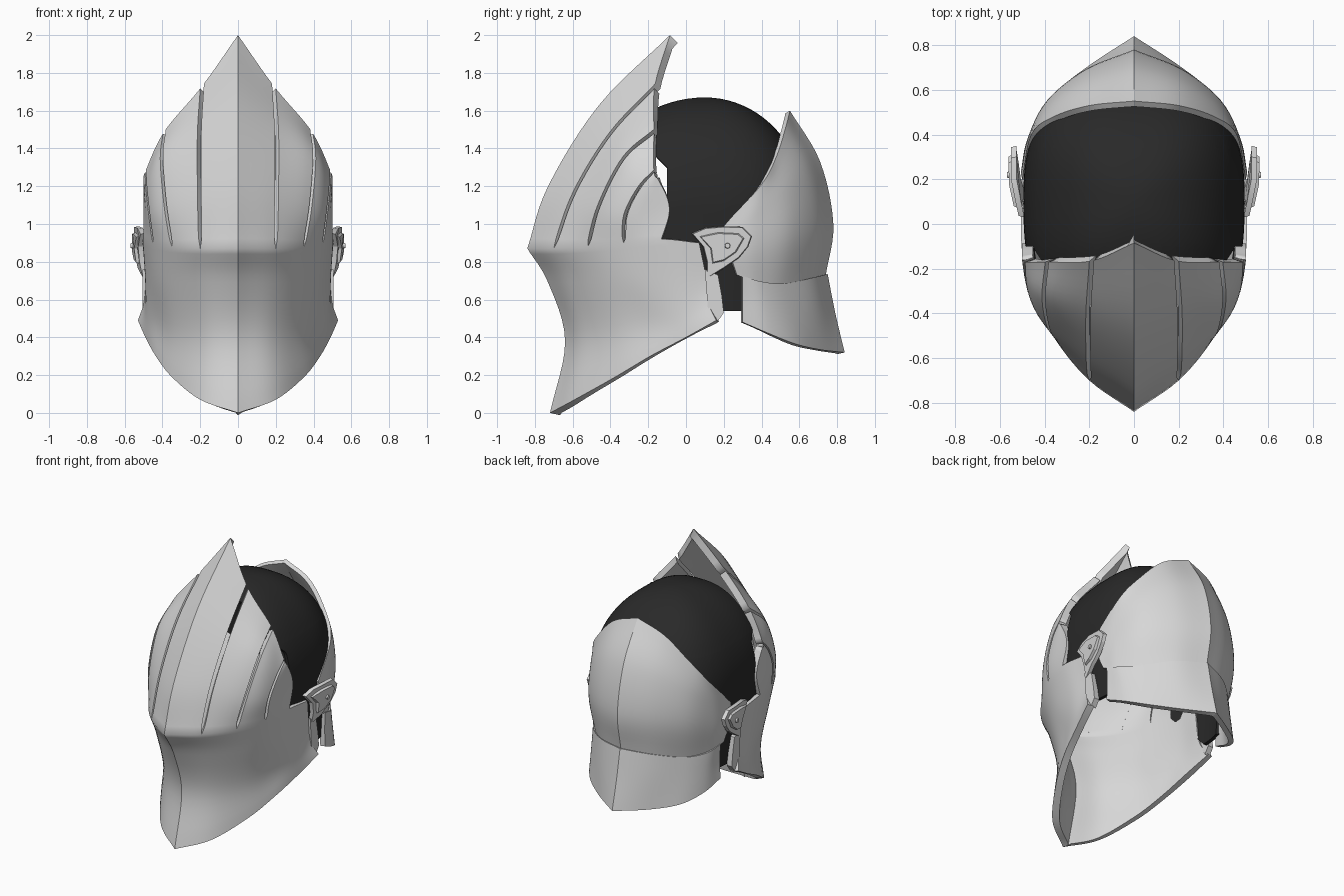
import bpy, bmesh, math
from mathutils import Vector

if "Cube" in bpy.data.objects:
    bpy.data.objects.remove(bpy.data.objects["Cube"])


def material(name, r, g, b):
    m = bpy.data.materials.new(name)
    m.use_nodes = True
    m.diffuse_color = (r, g, b, 1)
    bsdf = next(n for n in m.node_tree.nodes if n.type == 'BSDF_PRINCIPLED')
    bsdf.inputs["Base Color"].default_value = (r, g, b, 1)
    return m


STEEL = material("steel_grey", .68, .68, .68)
DARK = material("dark_lining", .022, .022, .022)


def spline(pts, t):
    """Smooth curve through pts, t counted in control points."""
    i = min(int(t), len(pts) - 2)
    f = t - i
    b, c = pts[i], pts[i + 1]
    a = pts[i - 1] if i else b * 2 - c
    d = pts[i + 2] if i + 2 < len(pts) else c * 2 - b
    return b + (c - a) * (f / 2) + (a * 2 - b * 5 + c * 4 - d) * (f * f / 2) \
        + ((b - c) * 3 + d - a) * (f ** 3 / 2)


def surface(rows, u, v):
    return spline([spline(r, u) for r in rows], v)


def patch(bm, rows, u0, u1, v0, v1, n=6, flip=False, gap=None):
    """Grid of quads over part of a surface; gap(v) insets the two sides."""
    nu, nv = (u1 - u0) * n, (v1 - v0) * n
    grid = []
    for j in range(nv + 1):
        v = v0 + j / n
        ga, gb = gap(v) if gap else (0, 0)
        a, b = u0 + ga, u1 - gb
        grid.append([bm.verts.new(surface(rows, a + (b - a) * i / nu, v))
                     for i in range(nu + 1)])
    for j in range(nv):
        for i in range(nu):
            q = [grid[j][i], grid[j + 1][i], grid[j + 1][i + 1], grid[j][i + 1]]
            bm.faces.new(q if flip else q[::-1])


def finish(bm, name, mat, thickness=0, mirror=True, angle=40, ridge=False):
    bmesh.ops.remove_doubles(bm, verts=bm.verts, dist=.0005)
    me = bpy.data.meshes.new(name)
    bm.to_mesh(me)
    bm.free()
    me.materials.append(mat)
    ob = bpy.data.objects.new(name, me)
    bpy.context.collection.objects.link(ob)
    if mirror:
        ob.modifiers.new("mirror", 'MIRROR').merge_threshold = .001
    if thickness:
        s = ob.modifiers.new("thickness", 'SOLIDIFY')
        s.thickness, s.offset, s.use_even_offset = thickness, -1, True
    bpy.ops.object.select_all(action='DESELECT')
    bpy.context.view_layer.objects.active = ob
    ob.select_set(True)
    bpy.ops.object.convert(target='MESH')
    bpy.ops.object.shade_smooth_by_angle(angle=math.radians(angle))
    if ridge:  # keep the centre line crisp
        me = ob.data
        for e in me.edges:
            if all(abs(me.vertices[i].co.x) < .001 for i in e.vertices):
                e.use_edge_sharp = True
    return ob


def vectors(rows):
    return [[Vector(p) for p in r] for r in rows]


# Visor: slotted fins above the brow row, one flared face guard below it
fins = vectors([
    [(0, -.085, 2), (.19, -.165, 1.73), (.39, -.17, 1.49), (.49, -.17, 1.28), (.5, -.15, 1.24)],
    [(0, -.46, 1.63), (.205, -.4, 1.48), (.405, -.33, 1.35), (.485, -.25, 1.19), (.5, -.1, 1.14)],
    [(0, -.73, 1.2), (.205, -.59, 1.17), (.385, -.46, 1.1), (.47, -.32, 1.05), (.5, -.09, 1.05)],
])
for r in fins:
    r.append(r[4] * 2 - r[3])
guard = vectors([
    [(0, -.84, .87), (.2, -.7, .87), (.35, -.52, .88), (.45, -.33, .9), (.5, -.13, .92), (.505, .07, .9)],
    [(0, -.73, .69), (.19, -.62, .69), (.34, -.455, .69), (.435, -.28, .7), (.487, -.07, .71), (.49, .11, .7)],
    [(0, -.64, .38), (.18, -.55, .39), (.33, -.38, .42), (.42, -.2, .47), (.48, -.04, .52), (.5, .12, .58)],
    [(0, -.72, 0), (.2, -.59, .07), (.35, -.375, .19), (.435, -.19, .3), (.49, 0, .4), (.53, .16, .49)],
])
brow = len(fins)
fins.append(guard[0])
bm = bmesh.new()
patch(bm, guard, 0, 5, 0, len(guard) - 1, flip=True)
for k in range(4):
    def slot(v, k=k):
        g = .05 * min(1, (brow - v) * 5)
        return (g if k > 0 else 0, g if k < 3 else 0)
    patch(bm, fins, k, k + 1, 0, brow, flip=True, gap=slot)
finish(bm, "visor", STEEL, .048, angle=62, ridge=True)

# Recessed strips closing the lower part of each slot
recessed = [[p + Vector((-.025, .025, 0)) for p in r] for r in fins]
bm = bmesh.new()
for k in range(1, 4):
    patch(bm, recessed, k, k + 1, 1, brow, flip=True, gap=lambda v: (-.1, .9))
finish(bm, "slot_backing", STEEL, .012)

# Back plate with a pointed crown and a central crease
back = vectors([
    [(0, .55, 1.6), (.2, .53, 1.52), (.36, .48, 1.36), (.46, .4, 1.21), (.5, .2, .99)],
    [(0, .71, 1.33), (.22, .64, 1.27), (.385, .53, 1.16), (.475, .38, 1.05), (.505, .22, .91)],
    [(0, .78, 1), (.22, .69, .98), (.39, .55, .93), (.475, .38, .87), (.505, .24, .82)],
    [(0, .74, .73), (.2, .66, .71), (.36, .52, .68), (.45, .38, .69), (.49, .27, .73)],
])
bm = bmesh.new()
patch(bm, back, 0, 4, 0, 3)
finish(bm, "back_plate", STEEL, .028, ridge=True)

# Flared neck guard
neck = vectors([
    [(0, .75, .735), (.2, .668, .715), (.365, .525, .685), (.455, .4, .695), (.485, .3, .725)],
    [(0, .79, .53), (.2, .69, .54), (.36, .55, .55), (.45, .42, .57), (.48, .3, .6)],
    [(0, .84, .32), (.2, .71, .335), (.36, .58, .365), (.45, .44, .42), (.485, .3, .48)],
])
bm = bmesh.new()
patch(bm, neck, 0, 4, 0, 2)
finish(bm, "neck_guard", STEEL, .035, ridge=True)

# Dark inner cap: open-faced dome with a strap of lining at each side of the neck
bm = bmesh.new()
bmesh.ops.create_uvsphere(bm, u_segments=80, v_segments=40, radius=1)
for v in bm.verts:
    x, y, z = v.co
    r = math.hypot(x, y)
    if r > .0001:
        x, y = [math.copysign(abs(c / r) ** .74, c) for c in (x, y)]
        if z < 0:
            r = 1 + .06 * z
    v.co = (.495 * x * r, .1 + (.53 if y > 0 else .6) * y * r, 1.1 + (.57 if z > 0 else .6) * z)
cuts = [((0, 1, 0), y) for y in (-.16, -.1, .34)]
cuts += [((0, 0, 1), z) for z in (1.36, 1.11, .75, .54)]
cuts += [((0, 1, 1), d) for d in (1.2, .72)]
for no, d in cuts:
    no = Vector(no)
    bmesh.ops.bisect_plane(bm, geom=bm.verts[:] + bm.edges[:] + bm.faces[:],
                           plane_co=no * d / no.length_squared, plane_no=no)


def opening(f):
    _, y, z = f.calc_center_median()
    temple = y < -.1 and 1.11 < z < 1.36 and y + z < 1.2
    return y < -.16 or temple or z < .54 or y + z < .72 or (z < .75 and y > .34)


bmesh.ops.delete(bm, geom=[f for f in bm.faces if opening(f)], context='FACES')
finish(bm, "inner_cap", DARK, .025, mirror=False, angle=50)


# Side plates, outlined in (y, z), extruded in x and bent out to follow the ear
def bend(y, z):
    return min(.035, .22 * max(0, y - .03)) - .2 * max(0, .86 - z)


def side_plate(name, outline, x0, x1, bent=True, inset=0):
    bm = bmesh.new()
    face = bm.faces.new([bm.verts.new((x0, y, z)) for y, z in outline])
    ext = bmesh.ops.extrude_face_region(bm, geom=[face])
    top = [e for e in ext["geom"] if isinstance(e, bmesh.types.BMVert)]
    mid = sum((v.co for v in top), Vector()) / len(top)
    for v in top:
        v.co = v.co.lerp(mid, inset)
        v.co.x = x1
    if bent:
        for v in bm.verts:
            v.co.x += bend(v.co.y, v.co.z)
    bmesh.ops.recalc_face_normals(bm, faces=bm.faces)
    finish(bm, name, STEEL, angle=20)


side_plate("ear_plate", [(.03, .95), (.1, .98), (.2, .988), (.3, .985), (.35, .935), (.33, .88),
                         (.28, .82), (.2, .765), (.11, .71), (.11, .8), (.09, .88)],
           .49, .515, inset=.04)
side_plate("ear_boss", [(.07, .935), (.17, .955), (.28, .95), (.31, .925), (.265, .85), (.2, .805),
                        (.14, .79), (.13, .87)], .51, .527, inset=.08)
side_plate("cheek_strap", [(.1, .76), (.17, .73), (.19, .62), (.2, .53), (.165, .48), (.115, .56)],
           .465, .505, bent=False)
rivet = [(.22 + .016 * math.cos(a * math.pi / 6), .885 + .016 * math.sin(a * math.pi / 6))
         for a in range(12)]
side_plate("rivet", rivet, .515, .533, inset=.2)
